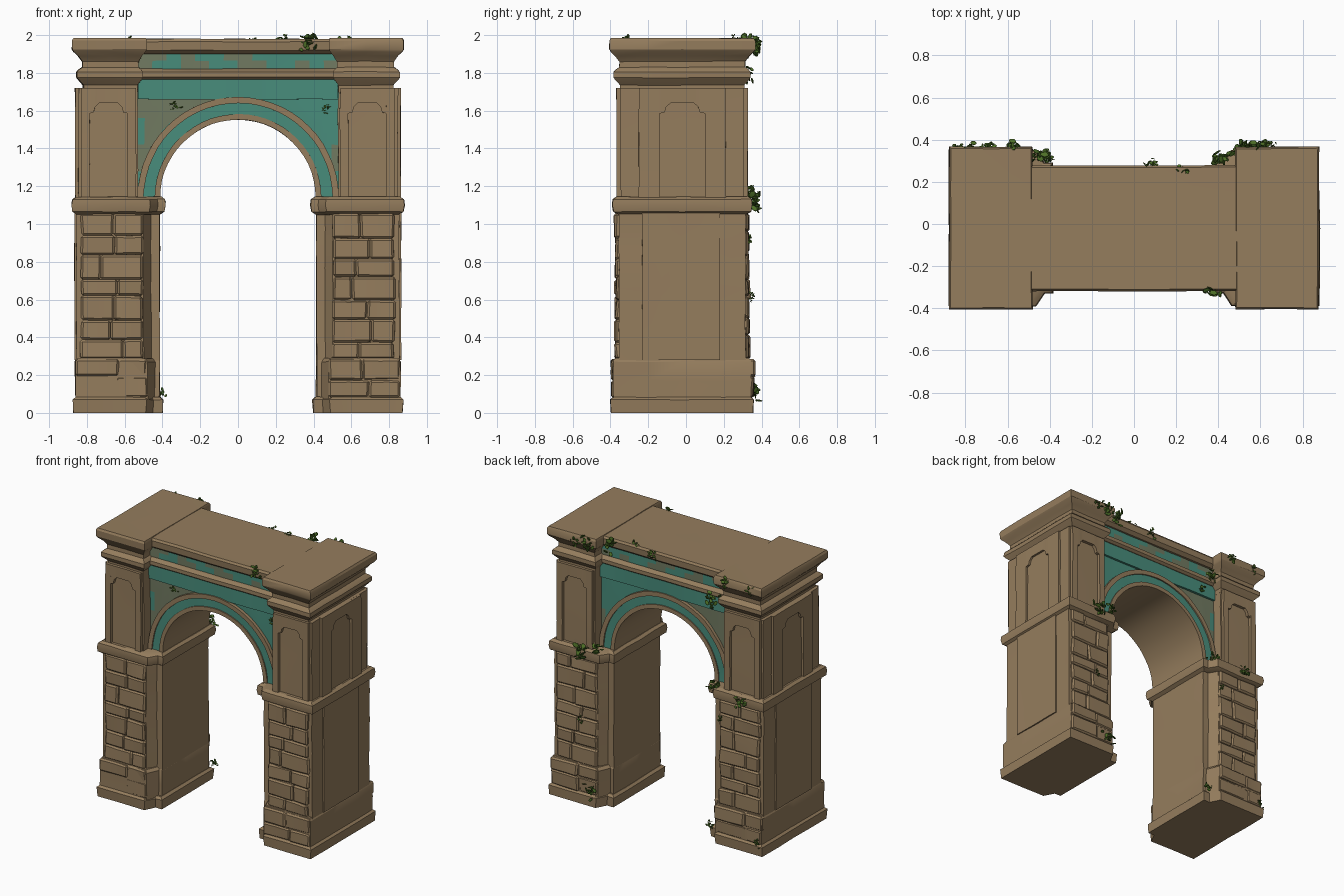
import bpy, bmesh, math, random
from mathutils import Vector, Matrix, noise

if "Cube" in bpy.data.objects:
    bpy.data.objects.remove(bpy.data.objects["Cube"])

random.seed(7)
YC = -0.02          # the stone mass sits slightly forward of the foliage
SPRING = 1.14       # height of the arch springing

COLOURS = [("sandstone", (0.300, 0.205, 0.110)), ("teal_tile", (0.065, 0.265, 0.200)),
           ("faded_tile", (0.165, 0.195, 0.120)), ("leaf_green", (0.075, 0.160, 0.020)),
           ("dark_leaf", (0.045, 0.105, 0.014))]
MATS = []
for n, c in COLOURS:
    m = bpy.data.materials.new(n)
    m.diffuse_color = (*c, 1)
    m.use_nodes = True
    m.node_tree.nodes["Principled BSDF"].inputs["Base Color"].default_value = m.diffuse_color
    MATS.append(m)
STONE, TEAL, FADED, LEAF, DARK = range(5)


def finish(name, bm, amp=0.006, split=0.2):
    """Split long edges, weather the surface a little and make the object."""
    if split:
        for _ in range(2):
            es = [e for e in bm.edges if e.calc_length() > split]
            if es:
                bmesh.ops.subdivide_edges(bm, edges=es, cuts=1, use_grid_fill=True)
    for v in bm.verts:
        d = noise.noise_vector(v.co * 8 + Vector((3.1, 1.7, 5.3))) * amp
        d.z *= 0.5
        v.co += d
        v.co.y += YC
        v.co.z = max(v.co.z, 0) if v.co.z > 0.012 else 0
    bmesh.ops.recalc_face_normals(bm, faces=bm.faces[:])
    me = bpy.data.meshes.new(name)
    bm.to_mesh(me)
    bm.free()
    for m in MATS:
        me.materials.append(m)
    ob = bpy.data.objects.new(name, me)
    bpy.context.collection.objects.link(ob)
    return ob


def front(u, v, w):
    return (u, w, v)


def side(u, v, w):
    return (w, u, v)


def slab(name, polys, place, a, b, colour=lambda u, v: STONE, amp=0.005, split=0.2):
    """Extrude flat polygons from depth a to depth b."""
    bm = bmesh.new()
    vs, count = {}, {}

    def vert(p, w):
        k = (round(p[0], 4), round(p[1], 4), w)
        if k not in vs:
            vs[k] = bm.verts.new(place(*k))
        return vs[k]
    for p in polys:
        m = colour(sum(q[0] for q in p) / len(p), sum(q[1] for q in p) / len(p))
        for w in (a, b):
            bm.faces.new([vert(q, w) for q in p]).material_index = m
        for q, r in zip(p, p[1:] + p[:1]):
            q, r = [tuple(round(t, 4) for t in s) for s in (q, r)]
            count.setdefault(frozenset((q, r)), []).append((q, r, m))
    for es in count.values():
        if len(es) == 1:
            q, r, m = es[0]
            f = bm.faces.new([vert(q, a), vert(r, a), vert(r, b), vert(q, b)])
            f.material_index = m
    return finish(name, bm, amp, split)


def loft(name, rings, sx):
    """Stack outlines given as (z, points)."""
    bm = bmesh.new()
    loops = [[bm.verts.new((sx * x, y, z)) for x, y in pts] for z, pts in rings]
    n = len(loops[0])
    for lo, hi in zip(loops, loops[1:]):
        for i in range(n):
            j = (i + 1) % n
            bm.faces.new([lo[i], lo[j], hi[j], hi[i]])
    bm.faces.new(loops[0])
    bm.faces.new(loops[-1])
    return finish(name, bm)


def leg(xo, xs, xi, yf, yi, d=0.0):
    """Pier plan: deep outer block with a narrower jamb towards the opening."""
    xo, xs, xi, yf, yi = xo + d, xs - d, xi - d, yf + d, yi + d
    xm = xs - 0.04
    return [(xo, -yf), (xo, yf), (xs, yf), (xm, yi), (xi, yi), (xi, -yi), (xm, -yi), (xs, -yf)]


def rect(xo, xi, h, d):
    return [(xo + d, -h - d), (xo + d, h + d), (xi - d * .8, h + d), (xi - d * .8, -h - d)]


def rect_poly(u0, u1, v0, v1):
    return [(u0, v0), (u1, v0), (u1, v1), (u0, v1)]


def masonry(name, sx, sy, x0, x1, z0, z1, courses, back, face):
    """Courses of bevelled, uneven stone blocks on one pier face."""
    bm = bmesh.new()
    zs = [z0 + (z1 - z0) * (i + (random.uniform(-.2, .2) if 0 < i < courses else 0)) / courses
          for i in range(courses + 1)]
    for lo, hi in zip(zs, zs[1:]):
        cut = random.uniform(0.3, 0.7)
        xs = [x0, x0 + (x1 - x0) * cut, x1]
        for a, b in zip(xs, xs[1:]):
            f = face + random.uniform(-0.006, 0.01)
            a2, b2 = a - random.uniform(0, .008) * (a == x0), b + random.uniform(0, .01) * (b == x1)
            M = Matrix.Translation((sx * (a2 + b2) / 2, sy * (back + f) / 2, (lo + hi) / 2))
            M = M @ Matrix.Diagonal((b2 - a2, f - back, hi - lo, 1))
            vs = bmesh.ops.create_cube(bm, size=1, matrix=M)["verts"]
            for v in vs:
                v.co.y += random.uniform(-.006, .006)
    bmesh.ops.bevel(bm, geom=bm.edges[:], offset=0.011, segments=1, affect='EDGES')
    finish(name, bm, 0.006, 0.12)


def niche_frame(name, place, half, c, a, b, r):
    """Upright plate with a notched-top niche open at the bottom."""
    prof = [(-r, 1.585), (-.78 * r, 1.59), (-.7 * r, 1.62), (-.5 * r, 1.64)]
    prof += [(-u, h) for u, h in reversed(prof)]
    top = 1.72
    polys = [rect_poly(c - half, c - r, SPRING, top), rect_poly(c + r, c + half, SPRING, top)]
    polys += [[(c + u0, h0), (c + u1, h1), (c + u1, top), (c + u0, top)]
              for (u0, h0), (u1, h1) in zip(prof, prof[1:])]
    slab(name, polys, place, a, b, amp=0.004)


for sx, tag in ((-1, "left"), (1, "right")):
    # pier: plinth, base, shaft core and impost moulding
    P = (0.87, 0.49, 0.40, 0.375, 0.30)
    loft(tag + "_plinth", [(0, leg(*P)), (0.07, leg(*P, .005)), (0.085, leg(*P, -.012))], sx)
    B = (0.86, 0.48, 0.415, 0.365, 0.275)
    loft(tag + "_base", [(0.07, leg(*B)), (0.27, leg(*B)), (0.29, leg(*B, -.012))], sx)
    S = (0.855, 0.50, 0.415, 0.335, 0.27)
    loft(tag + "_shaft", [(0.27, leg(*S)), (0.66, leg(*S)), (1.08, leg(*S))], sx)
    I = (0.865, 0.48, 0.40, 0.355, 0.295)
    loft(tag + "_impost", [(1.05, leg(*I, -.015)), (1.065, leg(*I, .01)), (1.10, leg(*I, .016)),
                           (1.13, leg(*I, .012)), (1.145, leg(*I, -.008))], sx)
    # raised side panel of the shaft
    slab(tag + "_side_panel", [rect_poly(-.21, .20, .28, 1.06)], side, sx * .84, sx * .864)
    # rough stone faces, front and back
    for sy, face in ((-1, "front"), (1, "back")):
        masonry(f"{tag}_{face}_blocks", sx, sy, .505, .825, .285, 1.055, 7, .30, .35)
        masonry(f"{tag}_{face}_base_blocks", sx, sy, .485, .855, .08, .285, 2, .33, .372)
        niche_frame(f"{tag}_{face}_niche_frame", front, .145, sx * .685,
                    sy * .31, sy * .347, .10)
    # upper storey with its side niche
    loft(tag + "_upper_body", [(1.12, rect(.845, .53, .325, 0)), (1.45, rect(.845, .53, .325, 0)),
                               (1.72, rect(.845, .53, .325, 0))], sx)
    niche_frame(tag + "_side_niche_frame", side, .23, 0, sx * .83, sx * .862, .12)
    # cornice of the tower
    prof = [(1.70, -.005), (1.735, -.005), (1.765, .022), (1.775, .03), (1.805, .03), (1.818, .018),
            (1.83, 0), (1.86, 0), (1.89, .022), (1.912, .045), (1.925, .053), (1.97, .053), (1.984, .045)]
    loft(tag + "_cornice", [(z, rect(.825, .525, .332, d)) for z, d in prof], sx)


# spandrel wall, faded on the left and more tiled at the upper right
def spandrel_colour(u, v):
    if u > 0.2:
        return TEAL if v > 1.47 or random.random() < .3 else FADED
    return TEAL if random.random() < .12 else FADED


def arch_height(x, r=0.43):
    return SPRING + math.sqrt(max(r * r - x * x, 0))


cells = []
xs = [-.54 + 1.08 * i / 24 for i in range(25)]
for x0, x1 in zip(xs, xs[1:]):
    h0, h1 = arch_height(x0), arch_height(x1)
    for k in range(4):
        lv = [(h + (1.70 - h) * t / 4) for t in (k, k + 1) for h in (h0, h1)]
        cells.append([(x0, lv[0]), (x1, lv[1]), (x1, lv[3]), (x0, lv[2])])
slab("spandrel_wall", cells, front, -.25, .25, spandrel_colour, split=0)


# arch mouldings: stone soffit, teal band, stone outer rim
def arch_ring(name, r0, r1, half, mat):
    n = 28
    pt = lambda r, i: (r * math.cos(math.pi * i / n), SPRING + r * math.sin(math.pi * i / n))
    polys = [[pt(r0, i), pt(r1, i), pt(r1, i + 1), pt(r0, i + 1)] for i in range(n)]
    slab(name, polys, front, -half, half, lambda u, v: mat, amp=.004, split=0)


arch_ring("arch_soffit", .412, .442, .272, STONE)
arch_ring("arch_teal_band", .44, .502, .264, TEAL)
arch_ring("arch_outer_rim", .50, .533, .274, STONE)


# frieze bands across the middle
def strip(n, z0, z1):
    e = [-.53 + 1.06 * i / n for i in range(n + 1)]
    return [rect_poly(a, b, z0, z1) for a, b in zip(e, e[1:])]


slab("lower_frieze", strip(9, 1.66, 1.775), front, -.266, .266, lambda u, v: TEAL, split=0)
slab("upper_frieze", strip(14, 1.80, 1.865) + strip(14, 1.865, 1.92), front, -.255, .255,
     lambda u, v: TEAL if random.random() < .6 else FADED, split=0)
slab("middle_moulding", [[(-.27, 1.765), (.27, 1.765), (.288, 1.778), (.288, 1.805), (.26, 1.822),
                          (-.26, 1.822), (-.288, 1.805), (-.288, 1.778)]], side, -.53, .53)
slab("top_cornice", [[(-.27, 1.90), (.27, 1.90), (.296, 1.92), (.30, 1.965), (.29, 1.98),
                      (-.29, 1.98), (-.30, 1.965), (-.296, 1.92)]], side, -.53, .53)


# creeping plants: clusters of flat leaves (x, y, z, radius)
PLANTS = [(.37, -.30, 1.955, .05), (-.33, -.25, 1.63, .028), (.47, -.25, 1.61, .03),
          (-.78, .385, 1.95, .035), (-.58, .395, 1.955, .045), (-.44, .345, 1.79, .055),
          (.08, .31, 1.96, .035), (.24, .27, 1.97, .04), (.41, .33, 1.95, .06),
          (.55, .40, 1.95, .05), (.65, .40, 1.93, .035), (.60, .385, 1.12, .06),
          (.48, .36, 1.16, .045), (-.45, .34, 1.15, .045), (-.70, .385, 1.10, .045),
          (-.41, .33, .10, .035), (.52, .385, .12, .045), (.62, .37, .62, .025),
          (-.52, .36, .92, .025), (-.40, .28, 1.70, .03), (-.84, .385, .10, .03)]
bm = bmesh.new()
for x, y, z, r in PLANTS:
    for i in range(int(8 + r * 160)):
        off = Vector([random.gauss(0, .5) for _ in range(3)])
        off.y *= .45
        off.z = max(min(off.z, .7), -1.2)
        rot = Matrix.Rotation(random.uniform(0, 6.28), 4, Vector((random.random(), random.random(), .5)))
        s = r * random.uniform(.28, .48)
        M = Matrix.Translation(Vector((x, y, z)) + off * r) @ rot @ Matrix.Diagonal((s, s * .65, s * .22, 1))
        vs = bmesh.ops.create_icosphere(bm, subdivisions=1, radius=1, matrix=M)["verts"]
        mat = DARK if random.random() < .3 else LEAF
        for f in {f for v in vs for f in v.link_faces}:
            f.material_index = mat
finish("creeping_plants", bm, 0.002, 0)

# smooth shading with sharp edges kept
for ob in bpy.context.collection.objects:
    ob.select_set(True)
    bpy.context.view_layer.objects.active = ob
bpy.ops.object.shade_smooth_by_angle(angle=math.radians(30))
